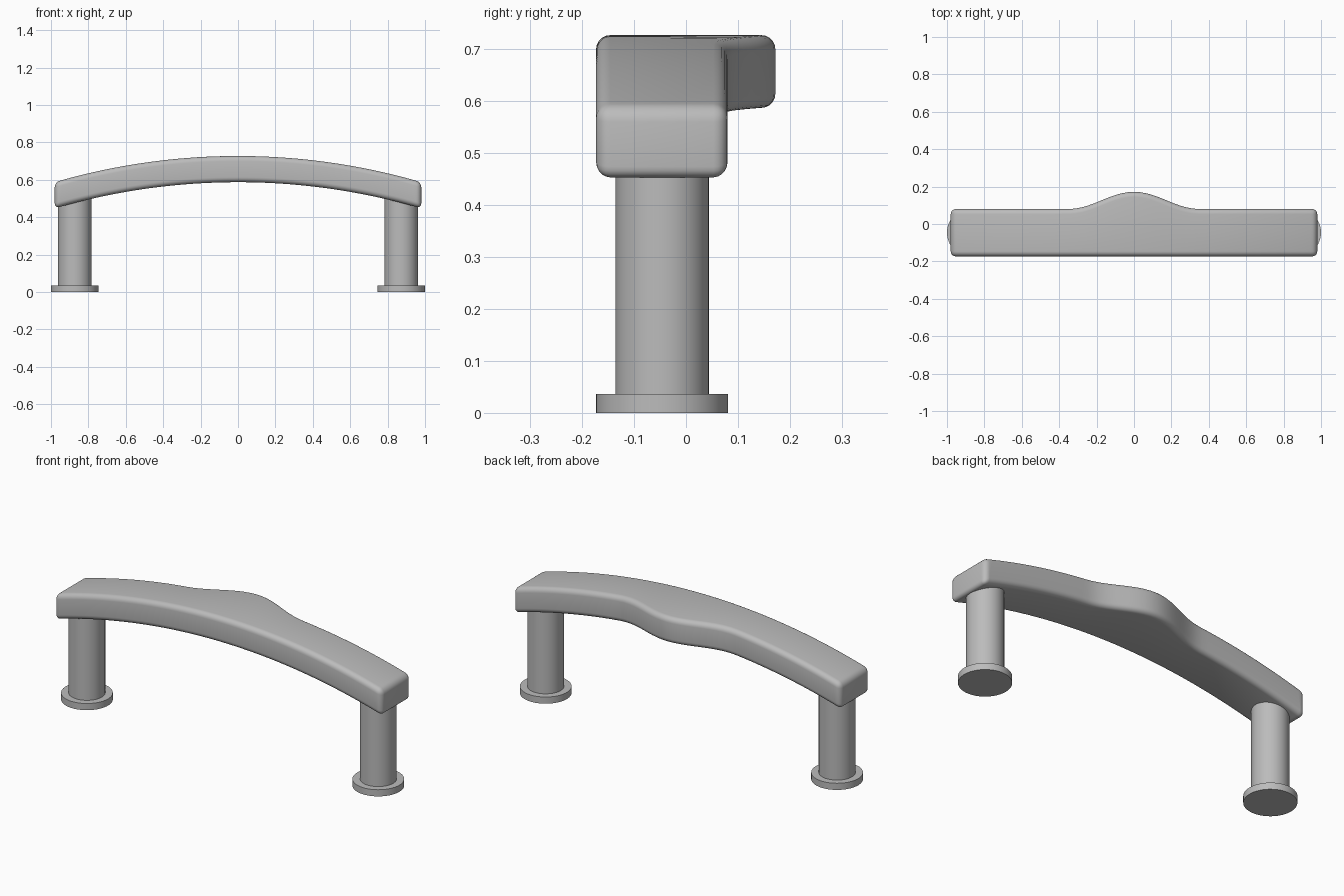
import bpy, bmesh, math

cube = bpy.data.objects.get("Cube")
if cube:
    bpy.data.objects.remove(cube, do_unlink=True)

metal = bpy.data.materials.new("satin_grey")
metal.use_nodes = True
grey = (0.5, 0.5, 0.5, 1)
metal.diffuse_color = grey
metal.node_tree.nodes["Principled BSDF"].inputs["Base Color"].default_value = grey

HALF, RISE, THICK, TOP = 0.98, 0.14, 0.14, 0.727
FRONT, BACK, BUMP, BUMP_HALF = -0.173, 0.08, 0.092, 0.35
RADIUS = (HALF ** 2 + RISE ** 2) / (2 * RISE)


def finish(obj, angle):
    obj.data.materials.append(metal)
    bpy.ops.object.select_all(action='DESELECT')
    obj.select_set(True)
    bpy.context.view_layer.objects.active = obj
    bpy.ops.object.shade_smooth_by_angle(angle=math.radians(angle))


def cylinder(name, x, radius, z0, z1):
    bpy.ops.mesh.primitive_cylinder_add(vertices=64, radius=radius, depth=z1 - z0,
                                        location=(x, -0.046, (z0 + z1) / 2))
    obj = bpy.context.object
    obj.name = name
    finish(obj, 30)


# Arched grip: rectangular sections swept along an arc, with a swell at the back
bm = bmesh.new()
steps = 56
sections = []
for i in range(steps + 1):
    x = HALF * (2 * i / steps - 1)
    top = TOP - RADIUS + math.sqrt(RADIUS ** 2 - x ** 2)
    swell = BUMP * (1 + math.cos(math.pi * min(abs(x) / BUMP_HALF, 1))) / 2
    corners = [(FRONT, top - THICK), (BACK + swell, top - THICK),
               (BACK + swell, top), (FRONT, top)]
    sections.append([bm.verts.new((x, y, z)) for y, z in corners])
for a, b in zip(sections, sections[1:]):
    for k in range(4):
        n = (k + 1) % 4
        bm.faces.new((a[k], a[n], b[n], b[k]))
bm.faces.new(sections[0])
bm.faces.new(sections[-1])
bmesh.ops.recalc_face_normals(bm, faces=bm.faces)

# Rounded edges
sharp = [e for e in bm.edges if e.calc_face_angle() > math.radians(45)]
bmesh.ops.bevel(bm, geom=sharp, offset=0.027, offset_type='OFFSET', segments=5,
                profile=0.5, affect='EDGES', clamp_overlap=False)
mesh = bpy.data.meshes.new("grip")
bm.to_mesh(mesh)
bm.free()
grip = bpy.data.objects.new("grip", mesh)
bpy.context.collection.objects.link(grip)
finish(grip, 40)

# Posts and mounting flanges
for side, sign in (("left", 1), ("right", -1)):
    x = sign * 0.873
    cylinder(side + "_post", x, 0.09, 0.02, 0.53)
    cylinder(side + "_flange", x, 0.127, 0, 0.036)
